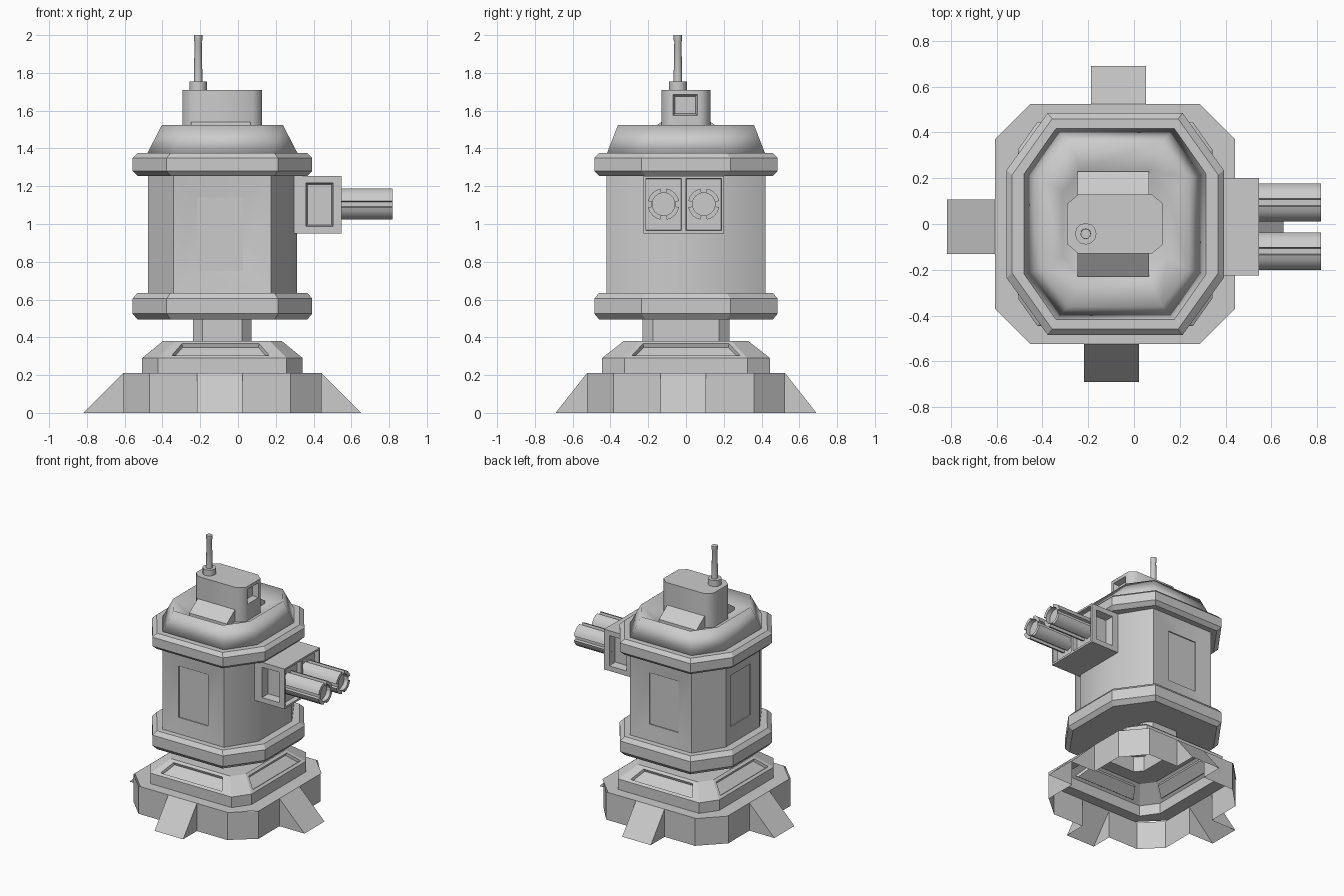
import bpy, bmesh
from math import radians, sin, cos, pi
from mathutils import Vector, Matrix

if "Cube" in bpy.data.objects:
    bpy.data.objects.remove(bpy.data.objects["Cube"])

CX = -0.0825  # tower axis


def finish(name, bm, smooth=None, normals=True):
    if normals:
        bmesh.ops.recalc_face_normals(bm, faces=bm.faces)
    me = bpy.data.meshes.new(name)
    bm.to_mesh(me)
    bm.free()
    ob = bpy.data.objects.new(name, me)
    bpy.context.collection.objects.link(ob)
    if smooth:
        bpy.ops.object.select_all(action='DESELECT')
        ob.select_set(True)
        bpy.context.view_layer.objects.active = ob
        bpy.ops.object.shade_smooth_by_angle(angle=radians(smooth))
    return ob


def octagon(hx, hy, cx, cy, z):
    a, b = hx - cx, hy - cy
    return [Vector((CX + x, y, z)) for x, y in
            ((a, -hy), (hx, -b), (hx, b), (a, hy), (-a, hy), (-hx, b), (-hx, -b), (-a, -hy))]


def loft(rings, bottom=True, top=True):
    bm = bmesh.new()
    loops = [[bm.verts.new(p) for p in r] for r in rings]
    n = len(rings[0])
    for a, b in zip(loops, loops[1:]):
        for i in range(n):
            j = (i + 1) % n
            bm.faces.new((a[i], a[j], b[j], b[i]))
    if bottom:
        bm.faces.new(loops[0][::-1])
    if top:
        bm.faces.new(loops[-1])
    bm.normal_update()
    return bm


def recess(bm, direction, steps):
    """Sink a rectangular pocket into the outermost face looking along direction.
    steps: (centre, half size, depth)"""
    d = Vector(direction)
    bm.normal_update()
    face = max((f for f in bm.faces if f.normal.dot(d) > 0.99),
               key=lambda f: f.calc_center_median().dot(d))
    for centre, half, depth in steps:
        mid = face.calc_center_median()
        face = bmesh.ops.extrude_discrete_faces(bm, faces=[face])['faces'][0]
        for v in face.verts:
            for k in range(3):
                if abs(d[k]) > 0.5:
                    v.co[k] -= d[k] * depth
                else:
                    v.co[k] = centre[k] + (half[k] if v.co[k] > mid[k] else -half[k])


def box_bm(lo, hi):
    (x0, y0, z0), (x1, y1, z1) = lo, hi
    return loft([[Vector(p + (z,)) for p in ((x0, y0), (x1, y0), (x1, y1), (x0, y1))]
                 for z in (z0, z1)])


# Foot skirt: open octagonal wall with four sloping feet (front, right, back, left)
bm = bmesh.new()
H, T = 0.525, 0.21
sides = [(-0.385, 0.36, -0.135, 0.105)] * 3 + [(-0.36, 0.385, -0.108, 0.132)]
for k, (lo, hi, l, r) in enumerate(sides):
    rot = Matrix.Rotation(k * pi / 2, 4, 'Z')
    reach = 0.165 if k % 2 == 0 else 0.21
    nxt = sides[(k + 1) % 4][0]

    def P(x, y, z):
        return bm.verts.new(rot @ Vector((x, y, z)) + Vector((CX, 0, 0)))
    for (ax, ay), (bx, by) in (((lo, -H), (l, -H)), ((r, -H), (hi, -H)), ((hi, -H), (H, nxt))):
        bm.faces.new((P(ax, ay, 0), P(bx, by, 0), P(bx, by, T), P(ax, ay, T)))
    bm.faces.new((P(l, -H - reach, 0), P(r, -H - reach, 0), P(r, -H, T), P(l, -H, T)))
    bm.faces.new((P(l, -H, 0), P(l, -H - reach, 0), P(l, -H, T)))
    bm.faces.new((P(r, -H - reach, 0), P(r, -H, 0), P(r, -H, T)))
bmesh.ops.remove_doubles(bm, verts=bm.verts, dist=0.0005)
finish("foot_skirt", bm, normals=False)

# Stepped pedestal with inset panels, and neck
bm = loft([octagon(0.525, 0.525, 0.155, 0.155, 0.21),
           octagon(0.425, 0.445, 0.085, 0.12, 0.21),
           octagon(0.425, 0.445, 0.085, 0.12, 0.29),
           octagon(0.315, 0.33, 0.065, 0.09, 0.38),
           octagon(0.155, 0.23, 0.05, 0.055, 0.38),
           octagon(0.155, 0.23, 0.05, 0.055, 0.51)], bottom=False, top=False)
slopes = [f for f in bm.faces if 0.3 < f.normal.z < 0.95
          and min(abs(f.normal.x), abs(f.normal.y)) < 0.05]
bmesh.ops.inset_individual(bm, faces=slopes, thickness=0.022, use_even_offset=True)
for f in slopes:
    if abs(f.normal.y) > 0.3:
        for v in f.verts:
            v.co.x = CX - 0.01 + (v.co.x - CX) * 0.86
bmesh.ops.inset_individual(bm, faces=slopes, thickness=0.006, depth=-0.02, use_even_offset=True)
finish("pedestal", bm, normals=False)

# Main drum with shallow dished panels on front, back and left
bm = loft([octagon(0.395, 0.42, 0.137, 0.22, z) for z in (0.62, 1.27)])
for d, half in (((0, -1, 0), (0.122, 0, 0.195)), ((0, 1, 0), (0.122, 0, 0.195)),
                ((-1, 0, 0), (0, 0.12, 0.195))):
    c = (CX - 0.013 * abs(d[1]), 0, 0.945)
    recess(bm, d, [(c, half, 0.02), (c, half, 0.008)])
finish("drum", bm, 40)

# Chamfered collars above and below the drum
for name, z0, z1, ch in (("lower_collar", 0.495, 0.635, 0.03), ("upper_collar", 1.255, 1.375, 0.026)):
    s = 0.025
    bm = loft([octagon(0.475 - s, 0.485 - s, 0.175, 0.245, z0),
               octagon(0.475, 0.485, 0.18, 0.25, z0 + ch),
               octagon(0.475, 0.485, 0.18, 0.25, z1 - ch),
               octagon(0.475 - s, 0.485 - s, 0.175, 0.245, z1)])
    finish(name, bm, 20)

# Sloped shoulder with a softly shaded dished top
bm = loft([octagon(0.40, 0.42, 0.14, 0.2, 1.37),
           octagon(0.32, 0.36, 0.115, 0.16, 1.525),
           octagon(0.23, 0.24, 0.08, 0.1, 1.45)])
finish("shoulder", bm, 120)

# Sensor head with a window on the right end
bm = loft([octagon(0.21, 0.13, 0.05, 0.042, z) for z in (1.43, 1.71)])
recess(bm, (1, 0, 0), [((0, -0.004, 1.63), (0, 0.066, 0.056), 0),
                       ((0, -0.004, 1.63), (0, 0.053, 0.045), 0.04)])
finish("sensor_head", bm, 50)

# Sloped cheeks on both sides of the head
for side, s in (("front", -1), ("back", 1)):
    prof = ((0.1, 1.43), (0.23, 1.43), (0.23, 1.47), (0.13, 1.54), (0.1, 1.54))
    bm = loft([[Vector((x, s * y, z)) for y, z in prof] for x in (-0.248, 0.066)])
    finish(side + "_head_cheek", bm)

# Antenna: turned profile
N = 12
prof = ((0.047, 1.70), (0.047, 1.755), (0.023, 1.755), (0.019, 1.965),
        (0.022, 1.972), (0.022, 2.0))
bm = loft([[Vector((-0.211 + r * cos(2 * pi * i / N), -0.043 + r * sin(2 * pi * i / N), z))
            for i in range(N)] for r, z in prof])
finish("antenna", bm, 40)

# Twin gun housings, each with a muzzle pocket and an outer side pocket
for side, y0, y1, s in (("front", -0.225, -0.0125, -1), ("back", -0.0125, 0.2, 1)):
    yc = (y0 + y1) / 2
    bm = box_bm((0.29, y0, 0.95), (0.547, y1, 1.255))
    recess(bm, (1, 0, 0), [((0, yc, 1.103), (0, 0.094, 0.138), 0),
                           ((0, yc, 1.103), (0, 0.092, 0.134), 0.035)])
    recess(bm, (0, s, 0), [((0.432, 0, 1.103), (0.072, 0, 0.115), 0),
                           ((0.432, 0, 1.103), (0.064, 0, 0.107), 0.06)])
    finish(side + "_gun_housing", bm)

    # Fluted barrel with four slots and a sunken muzzle
    ring = []
    for q in range(4):
        c = q * pi / 2
        ring += [(0.064, c - 0.2), (0.064, c + 0.2)]
        ring += [(0.084, c + 0.2 + t * (pi / 2 - 0.4) / 4) for t in range(5)]

    def section(x, rmax):
        return [Vector((x, yc + min(r, rmax) * cos(a), 1.105 + min(r, rmax) * sin(a)))
                for r, a in ring]
    bm = loft([section(0.5, 1), section(0.8175, 1), section(0.8175, 0.06), section(0.785, 0.06)])
    finish(side + "_gun_barrel", bm, 30)
